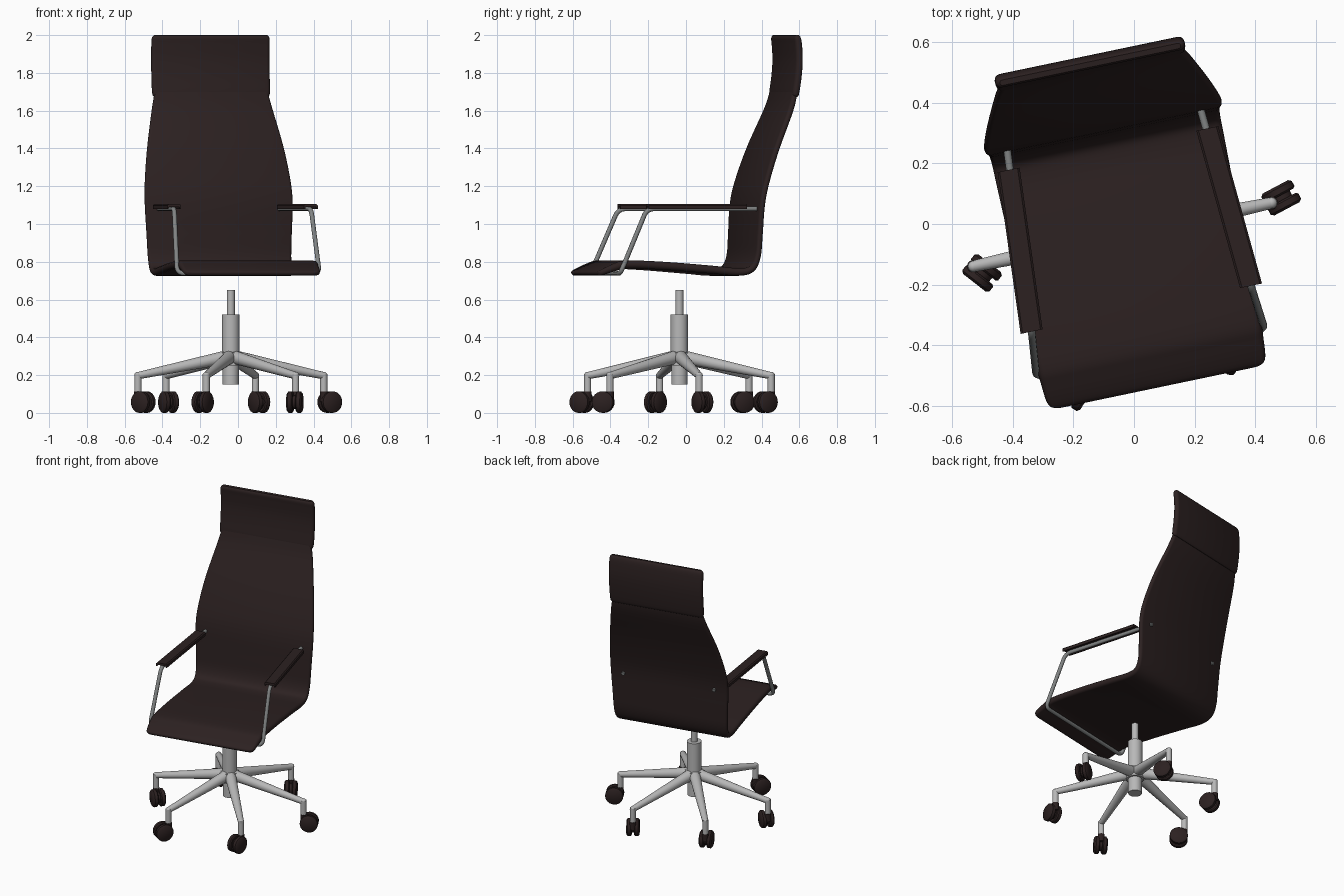
import bpy, bmesh, math
from mathutils import Vector, Matrix

if "Cube" in bpy.data.objects:
    bpy.data.objects.remove(bpy.data.objects["Cube"])

def material(name, rgb):
    m = bpy.data.materials.new(name)
    m.diffuse_color = (*rgb, 1)
    m.use_nodes = True
    m.node_tree.nodes["Principled BSDF"].inputs["Base Color"].default_value = m.diffuse_color
    return m

LEATHER = material("dark brown leather", (0.025, 0.015, 0.015))
STEEL = material("light grey metal", (0.48, 0.48, 0.48))
TUBE = material("mid grey metal", (0.22, 0.23, 0.23))

BASE = Matrix.Translation((-0.038, -0.035, 0))
# the seat is swivelled on the base
YAW = Matrix.Translation((-0.028, -0.03, 0)) @ Matrix.Rotation(math.radians(11.8), 4, 'Z')


def finish(name, bm, mat, matrix, angle=40):
    bmesh.ops.recalc_face_normals(bm, faces=bm.faces)
    me = bpy.data.meshes.new(name)
    bm.to_mesh(me)
    bm.free()
    me.materials.append(mat)
    ob = bpy.data.objects.new(name, me)
    bpy.context.collection.objects.link(ob)
    ob.matrix_world = matrix
    bpy.ops.object.select_all(action='DESELECT')
    ob.select_set(True)
    bpy.context.view_layer.objects.active = ob
    bpy.ops.object.shade_smooth_by_angle(angle=math.radians(angle))
    return ob


def loft(bm, rings):
    rows = [[bm.verts.new(p) for p in r] for r in rings]
    n = len(rows[0])
    for a, b in zip(rows, rows[1:]):
        for i in range(n):
            j = (i + 1) % n
            bm.faces.new((a[i], a[j], b[j], b[i]))
    bm.faces.new(rows[0][::-1])
    bm.faces.new(rows[-1])


def spline(pts, steps=5):
    pts = [Vector(p) for p in pts]
    out = []
    for i in range(len(pts) - 1):
        p0, p1, p2, p3 = pts[max(i - 1, 0)], pts[i], pts[i + 1], pts[min(i + 2, len(pts) - 1)]
        for k in range(steps):
            t = k / steps
            out.append(0.5 * (2 * p1 + (p2 - p0) * t + (2 * p0 - 5 * p1 + 4 * p2 - p3) * t * t
                              + (3 * p1 - p0 - 3 * p2 + p3) * t ** 3))
    return out + [pts[-1]]


def sheet(name, pts):
    """Padded sheet swept along (v, z, half width, thickness) points."""
    s = spline(pts)
    rings = []
    for i, p in enumerate(s):
        d = s[min(i + 1, len(s) - 1)] - s[max(i - 1, 0)]
        t = Vector((0, d[0], d[1])).normalized()
        nrm = Vector((0, -t.z, t.y))
        r, w = p[3] / 2, p[2]
        ring = []
        for side in (1, -1):
            for k in range(7):
                a = -math.pi / 2 + math.pi * k / 6
                ring.append(Vector((side * (w - r + r * math.cos(a)), p[0], p[1]))
                            + nrm * (side * r * math.sin(a)))
        rings.append(ring)
    bm = bmesh.new()
    loft(bm, rings)
    return finish(name, bm, LEATHER, YAW)


def rod(bm, a, b, r1, r2=None, seg=24):
    a, b = Vector(a), Vector(b)
    q = (b - a).to_track_quat('Z', 'Y')
    r2 = r1 if r2 is None else r2
    loft(bm, [[c + q @ Vector((r * math.cos(2 * math.pi * i / seg), r * math.sin(2 * math.pi * i / seg), 0))
               for i in range(seg)] for c, r in ((a, r1), (b, r2))])


# seat and backrest: one continuous sheet
sheet("seat_and_back", [
    (-.518, .735, .33, .012), (-.503, .742, .365, .028), (-.43, .770, .375, .040),
    (-.36, .786, .378, .042), (-.15, .778, .38, .042), (.10, .758, .382, .042),
    (.24, .746, .384, .040), (.31, .763, .385, .035), (.342, .83, .388, .03),
    (.352, .95, .393, .03), (.362, 1.10, .40, .03), (.387, 1.22, .395, .03),
    (.447, 1.40, .37, .03), (.530, 1.60, .328, .03), (.556, 1.69, .308, .028),
    (.566, 1.75, .30, .02)])

# headrest cushion
sheet("headrest", [
    (.558, 1.675, .305, .02), (.561, 1.69, .318, .036), (.574, 1.78, .32, .038),
    (.580, 1.87, .32, .038), (.576, 1.95, .32, .038), (.571, 1.985, .318, .034),
    (.569, 2.0, .305, .018)])

# arm tube: one loop from the back, over both arms and under the seat
corners = [(.325, .365, 1.08), (.370, -.258, 1.08), (.385, -.405, .738)]
corners = corners + [(-x, y, z) for x, y, z in reversed(corners)]
C = [Vector(c) for c in corners]
path = [C[0]]
for p, c, n in zip(C, C[1:], C[2:]):
    a, b = c + (p - c).normalized() * .04, c + (n - c).normalized() * .04
    path += [a * (1 - t) ** 2 + c * 2 * t * (1 - t) + b * t * t for t in (k / 6 for k in range(7))]
path.append(C[-1])
cu = bpy.data.curves.new("arm_tube", 'CURVE')
cu.dimensions = '3D'
cu.bevel_depth = .0125
cu.bevel_resolution = 3
cu.use_fill_caps = True
sp = cu.splines.new('POLY')
sp.points.add(len(path) - 1)
for pt, co in zip(sp.points, path):
    pt.co = (*co, 1)
cu.materials.append(TUBE)
arm = bpy.data.objects.new("arm_tube", cu)
bpy.context.collection.objects.link(arm)
arm.matrix_world = YAW
bpy.ops.object.select_all(action='DESELECT')
arm.select_set(True)
bpy.context.view_layer.objects.active = arm
bpy.ops.object.convert(target='MESH')
bpy.ops.object.shade_smooth_by_angle(angle=math.radians(50))

# arm pads and the bolts behind the backrest
for side, label in ((1, "right"), (-1, "left")):
    bm = bmesh.new()
    rings = []
    for v, u in ((.283, .335), (-.255, .370)):
        u *= side
        rings.append([(u + x, v, z) for x, z in (
            (-.037, 1.080), (-.030, 1.080), (-.028, 1.090), (.028, 1.090), (.030, 1.080),
            (.037, 1.080), (.037, 1.098), (.030, 1.105), (-.030, 1.105), (-.037, 1.098))])
    loft(bm, rings)
    finish("arm_pad_" + label, bm, LEATHER, YAW)
    bm = bmesh.new()
    rod(bm, (side * .31, .36, 1.095), (side * .31, .385, 1.091), .012, seg=12)
    finish("back_bolt_" + label, bm, TUBE, YAW)

# gas lift column
bm = bmesh.new()
rod(bm, (0, 0, .15), (0, 0, .27), .043, seg=32)
rod(bm, (0, 0, .25), (0, 0, .32), .056, seg=32)
rod(bm, (0, 0, .31), (0, 0, .52), .046, seg=32)
rod(bm, (0, 0, .50), (0, 0, .65), .021)
finish("gas_lift_column", bm, STEEL, BASE)

# six legs, each with a swivelled twin-wheel caster
for k, (turn, swivel) in enumerate(((12, 28), (75, -58), (133, -68), (192, -38), (255, -122), (313, -97))):
    a = math.radians(turn)
    out = Vector((math.cos(a), math.sin(a), 0))
    foot = out * .503
    bm = bmesh.new()
    rod(bm, out * .02 + Vector((0, 0, .296)), foot + Vector((0, 0, .197)), .036, .019, 20)
    rod(bm, foot + Vector((0, 0, .10)), foot + Vector((0, 0, .206)), .019, seg=20)
    bmesh.ops.create_uvsphere(bm, u_segments=16, v_segments=8, radius=.0195,
                              matrix=Matrix.Translation(foot + Vector((0, 0, .198))))
    finish(f"leg_{k + 1}", bm, STEEL, BASE)

    s = math.radians(swivel)
    roll = Vector((math.cos(s), math.sin(s), 0))
    axle = Vector((-roll.y, roll.x, 0))
    hub = foot + roll * .036 + Vector((0, 0, .057))
    bm = bmesh.new()
    for side in (1, -1):
        for d0, d1, r0, r1 in ((.008, .014, .050, .057), (.014, .033, .057, .057), (.033, .041, .057, .047)):
            rod(bm, hub + axle * side * d0, hub + axle * side * d1, r0, r1)
    rod(bm, hub - axle * .012, hub + axle * .012, .036)
    rod(bm, foot + Vector((0, 0, .06)), foot + Vector((0, 0, .112)), .021)
    finish(f"caster_{k + 1}", bm, LEATHER, BASE)
